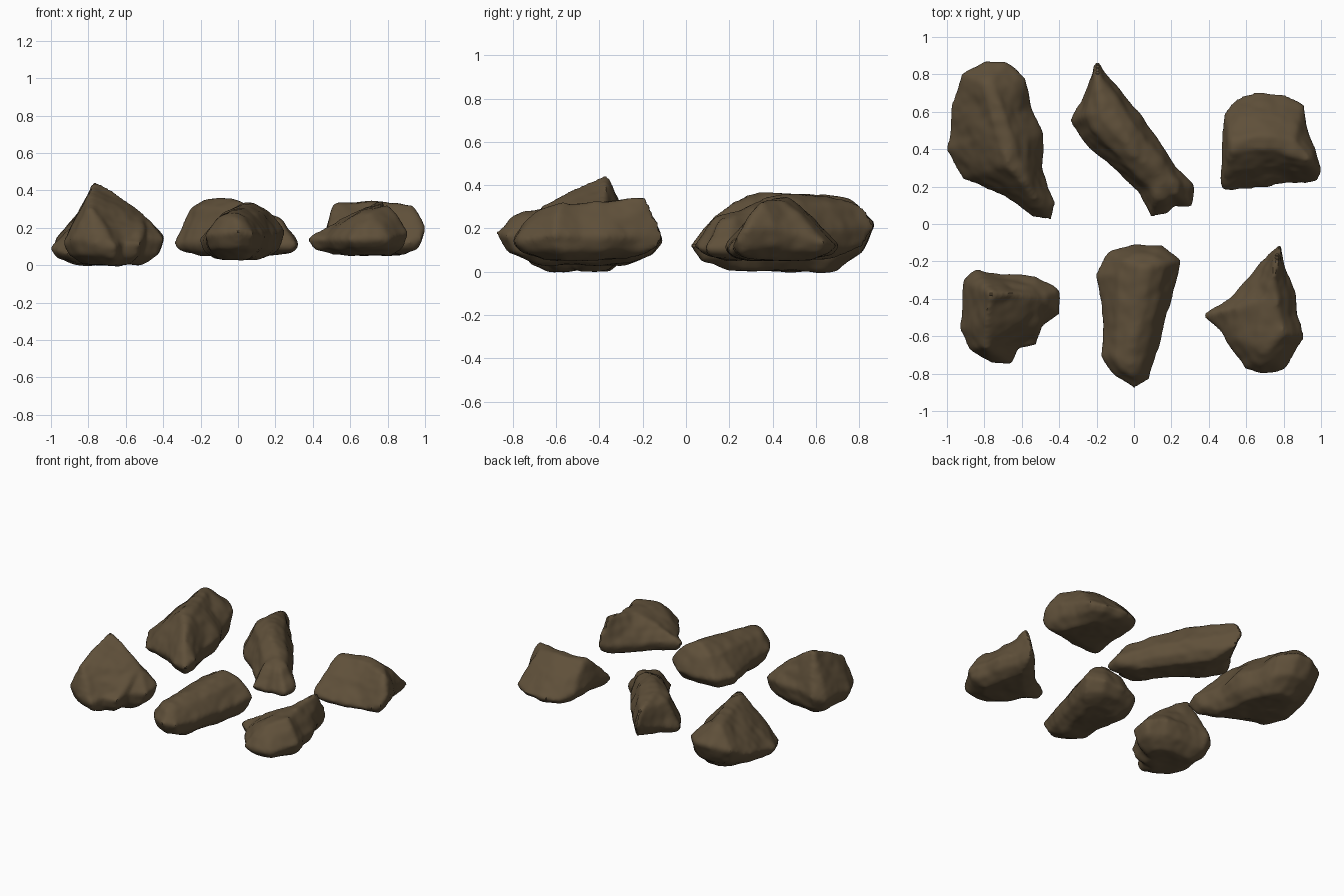
import bpy
import bmesh
from math import radians
from mathutils import Vector, noise

default_cube = bpy.data.objects.get("Cube")
if default_cube:
    bpy.data.objects.remove(default_cube)

# One earthy brown for every stone
brown = bpy.data.materials.new("earth_brown")
brown.use_nodes = True
colour = (0.115, 0.08, 0.042, 1)
brown.diffuse_color = colour
shader = brown.node_tree.nodes["Principled BSDF"]
shader.inputs["Base Color"].default_value = colour
shader.inputs["Roughness"].default_value = 0.9


def nearest_on_crest(point, crest):
    """Closest point, in plan, on the crest polyline."""
    best = None
    for start, end in zip(crest, crest[1:]):
        along = (end - start).to_2d()
        t = (point - start).to_2d().dot(along) / along.length_squared
        found = start.lerp(end, min(1, max(0, t)))
        gap = (point - found).to_2d().length
        if best is None or gap < best[0]:
            best = (gap, found)
    return best[1]


def stone(name, outline, crest, base, fullness):
    """Loft a stone from its widest outline down to a base and up to a crest.
    Points are in hundredths; fullness near one gives a blocky shoulder."""
    outline = [Vector(p) / 100 for p in outline]
    crest = [Vector(p) / 100 for p in crest]
    base /= 100
    centre = sum(outline, Vector()) / len(outline)

    # Rings from underside to crest
    rings = [[], [], [], [], []]
    for p in outline:
        q = nearest_on_crest(p, crest)
        under = p.lerp(centre, 0.42)
        under.z = base
        lower = p.lerp(centre, 0.11)
        lower.z = base + (p.z - base) * 0.4
        shoulder = p.lerp(q, 0.45)
        shoulder.z = p.z + (q.z - p.z) * fullness
        top = p.lerp(q, 0.88)
        top.z = p.z + (q.z - p.z) * 0.98
        for ring, corner in zip(rings, (under, lower, p, shoulder, top)):
            ring.append(corner)

    bm = bmesh.new()
    loops = [[bm.verts.new(c) for c in ring] for ring in rings]
    count = len(outline)
    for a, b in zip(loops, loops[1:]):
        for i in range(count):
            j = (i + 1) % count
            bm.faces.new((a[i], a[j], b[j], b[i]))
    bm.faces.new(loops[0])
    bm.faces.new(loops[-1])
    bmesh.ops.triangulate(bm, faces=bm.faces[:])
    bmesh.ops.recalc_face_normals(bm, faces=bm.faces[:])
    mesh = bpy.data.meshes.new(name)
    bm.to_mesh(mesh)
    bm.free()
    obj = bpy.data.objects.new(name, mesh)
    bpy.context.collection.objects.link(obj)

    # Even skin, worn edges
    remesh = obj.modifiers.new("skin", "REMESH")
    remesh.mode = "VOXEL"
    remesh.voxel_size = 0.015
    wear = obj.modifiers.new("wear", "SMOOTH")
    wear.factor = 0.5
    wear.iterations = 5
    bpy.ops.object.select_all(action="DESELECT")
    obj.select_set(True)
    bpy.context.view_layer.objects.active = obj
    for modifier in ("skin", "wear"):
        bpy.ops.object.modifier_apply(modifier=modifier)

    # Gentle lumps, swelling slightly to make up for the wear
    verts = obj.data.vertices
    moves = [v.normal * (0.006 + 0.01 * noise.noise(v.co * 7)
                         + 0.004 * noise.noise(v.co * 18)) for v in verts]
    for v, move in zip(verts, moves):
        v.co += move
    obj.data.materials.clear()
    obj.data.materials.append(brown)
    bpy.ops.object.shade_smooth_by_angle(angle=radians(40))


stone("back_right_ridge_stone",
      [(-100, 40, 9), (-96, 66, 14), (-92, 80, 20), (-80, 86, 22),
       (-68, 86, 22), (-58, 78, 22), (-55, 62, 17), (-49, 48, 16),
       (-49, 30, 14), (-43, 11, 15), (-45, 3, 12), (-54, 4, 12),
       (-70, 16, 11), (-92, 24, 6)],
      [(-78, 74, 34), (-70, 52, 36), (-63, 30, 37), (-54, 16, 27)], 1, 0.53)

stone("back_middle_long_stone",
      [(-20, 87, 21), (-25, 75, 17), (-27, 67, 15), (-34, 55, 11),
       (-28, 46, 12), (-10, 29, 13), (4, 16, 12), (9, 4, 12),
       (18, 5, 11), (22, 10, 10), (31, 9, 10), (32, 20, 11),
       (23, 29, 16), (18, 38, 17), (5, 56, 18), (-8, 72, 20)],
      [(-20, 74, 33), (-14, 56, 36), (0, 40, 35), (14, 24, 28)], 6, 0.78)

stone("back_left_block_stone",
      [(47, 19, 12), (47, 40, 18), (49, 59, 15), (55, 67, 12),
       (68, 70, 12), (82, 69, 12), (90, 64, 13), (92, 50, 18),
       (97, 40, 20), (100, 28, 20), (98, 23, 14), (85, 22, 10),
       (70, 20, 10), (52, 18, 11)],
      [(53, 42, 33), (70, 44, 34), (85, 42, 33), (93, 36, 32)], 6, 0.58)

# Ridge rises backwards and ends in a cliff
stone("front_right_peak_stone",
      [(-93, -55, 12), (-91, -42, 15), (-91, -30, 14), (-85, -25, 16),
       (-72, -27, 18), (-52, -28, 18), (-40, -35, 16), (-40, -48, 14),
       (-50, -54, 14), (-52, -65, 12), (-62, -66, 12), (-66, -75, 10),
       (-76, -74, 12), (-87, -67, 14)],
      [(-80, -65, 31), (-78, -54, 37), (-75, -38, 45), (-58, -39, 33),
       (-50, -41, 26)], 1, 0.52)

stone("front_left_wedge_stone",
      [(79, -10, 16), (73, -15, 15), (60, -30, 14), (50, -40, 15),
       (37, -49, 14), (46, -57, 14), (54, -69, 14), (60, -77, 14),
       (68, -80, 14), (80, -78, 14), (91, -61, 17), (87, -48, 16),
       (86, -36, 16), (80, -22, 16)],
      [(76, -21, 35), (73, -40, 31), (79, -58, 32), (69, -68, 28)], 6, 0.58)

stone("front_middle_tapered_stone",
      [(0, -11, 14), (-14, -15, 14), (-20, -27, 14), (-18, -40, 14),
       (-16, -55, 15), (-17, -71, 16), (-10, -82, 17), (0, -87, 18),
       (8, -83, 17), (12, -68, 16), (17, -50, 16), (25, -19, 18),
       (15, -12, 15)],
      [(6, -24, 33), (2, -50, 31), (-3, -72, 28)], 4, 0.72)
